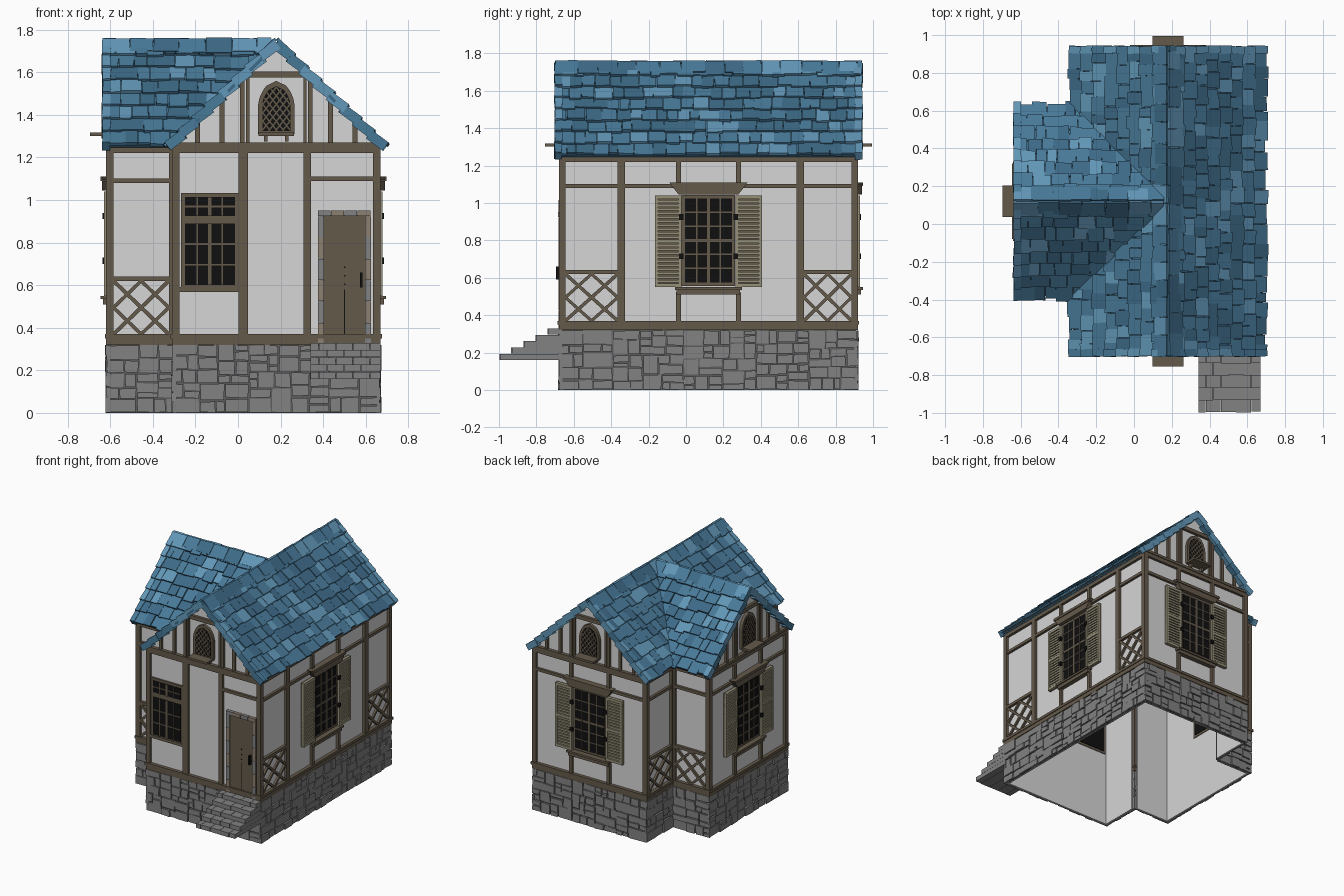
import bpy, bmesh, math, random
from mathutils import Matrix, Vector

if "Cube" in bpy.data.objects:
    bpy.data.objects.remove(bpy.data.objects["Cube"])

random.seed(4)
rnd = random.uniform


def srgb(h):
    c = [int(h[i:i + 2], 16) / 255 for i in (0, 2, 4)]
    return [x / 12.92 if x < 0.04045 else ((x + 0.055) / 1.055) ** 2.4 for x in c] + [1]


COLOURS = {"plaster": "d6d6d6", "timber": "655a4b", "stone": "828282", "mortar": "5c5c5c",
           "black": "101010", "shutter": "969079", "tan_stone": "8c8070",
           "tile_mid": "487a99", "tile_dark": "3d6a87", "tile_light": "6297b8"}
mats = {}
for n, h in COLOURS.items():
    mats[n] = bpy.data.materials.new(n)
    mats[n].diffuse_color = srgb(h)

parts = {}


def prism(part, mat, M, pts, d0, d1):
    """Extrude a 2D outline (u, z) from depth d0 to d1 in frame M, into a named part."""
    bm, slots = parts.setdefault(part, (bmesh.new(), []))
    if mat not in slots:
        slots.append(mat)
    a, b = ([bm.verts.new(M @ Vector((u, d, z))) for u, z in pts] for d in (d0, d1))
    n = len(pts)
    faces = [bm.faces.new(a), bm.faces.new(b)]
    faces += [bm.faces.new((a[i], a[(i + 1) % n], b[(i + 1) % n], b[i])) for i in range(n)]
    for f in faces:
        f.material_index = slots.index(mat)


def rect(part, mat, M, u0, u1, z0, z1, d0, d1, j=0):
    pts = [(u0, z0), (u1, z0), (u1, z1), (u0, z1)]
    prism(part, mat, M, [(u + rnd(-j, j), z + rnd(-j, j)) for u, z in pts], d0, d1)


def beam(part, mat, M, p, q, w, d0, d1):
    p, q = Vector(p), Vector(q)
    s = (q - p).normalized().orthogonal() * w / 2
    prism(part, mat, M, [p + s, q + s, q - s, p - s], d0, d1)


def wall_frame(axis, sign, plane):
    if axis == "x":
        return Matrix(((0, sign, 0, plane), (1, 0, 0, 0), (0, 0, 1, 0), (0, 0, 0, 1)))
    return Matrix(((1, 0, 0, 0), (0, sign, 0, plane), (0, 0, 1, 0), (0, 0, 0, 1)))


# Irregular stonework: split a rectangle until the blocks are small
def stones(M, u0, u1, z0, z1):
    w, h = u1 - u0, z1 - z0
    if w > rnd(0.1, 0.17) or h > rnd(0.06, 0.12):
        k = rnd(0.35, 0.65)
        if w * 0.7 > h:
            stones(M, u0, u0 + w * k, z0, z1)
            stones(M, u0 + w * k, u1, z0, z1)
        else:
            stones(M, u0, u1, z0, z0 + h * k)
            stones(M, u0, u1, z0 + h * k, z1)
    else:
        g = 0.003
        rect("stone_base", "stone", M, u0 + g, u1 - g, z0 + g, z1 - g, 0, rnd(0.014, 0.024), 0.003)


# Decorative timber panel: cross plus diamond
def lattice(M, u0, u1, z0=0.37, z1=0.62):
    T = ("timber_lattice", "timber", M)
    rect(*T, u0, u1, z1, z1 + 0.022, 0, 0.02)
    uc, zc = (u0 + u1) / 2, (z0 + z1) / 2
    beam(*T, (u0, z0), (u1, z1), 0.018, 0, 0.014)
    beam(*T, (u0, z1), (u1, z0), 0.018, 0, 0.015)
    ring = [(uc, z0), (u1, zc), (uc, z1), (u0, zc)]
    for i in range(4):
        beam(*T, ring[i], ring[(i + 1) % 4], 0.016, 0, 0.016)


# Glass with a grid of glazing bars
def glazing(M, u0, u1, z0, z1, cols, rows, part="windows"):
    rect(part, "timber", M, u0 - 0.018, u1 + 0.018, z0 - 0.018, z1 + 0.018, -0.015, 0.015)
    rect(part, "black", M, u0, u1, z0, z1, -0.02, 0.018)
    for i in range(1, cols):
        u = u0 + (u1 - u0) * i / cols
        w = 0.008 if i * 2 == cols else 0.004
        rect(part, "timber", M, u - w, u + w, z0, z1, 0.018, 0.023)
    for i in range(1, rows):
        z = z0 + (z1 - z0) * i / rows
        w = 0.008 if i * 2 == rows and rows > 2 else 0.004
        rect(part, "timber", M, u0, u1, z - w, z + w, 0.018, 0.022)


def shuttered_window(M, c):
    glazing(M, c - 0.125, c + 0.125, 0.575, 1.025, 4, 6)
    T = ("window_lintels_and_sills", "timber", M)
    prism(*T, [(c - 0.16, 1.045), (c + 0.16, 1.045), (c + 0.21, 1.11), (c - 0.21, 1.11)], 0, 0.04)
    rect(*T, c - 0.2, c + 0.2, 1.09, 1.11, 0, 0.047)
    rect(*T, c - 0.17, c + 0.17, 0.51, 0.55, 0, 0.035)
    rect(*T, c - 0.18, c + 0.18, 0.535, 0.55, 0, 0.045)
    for s in (-1, 1):
        # short posts above and below the window
        p = c + s * 0.16
        rect("timber_frame", "timber", M, p - 0.013, p + 0.013, 1.1, 1.23, 0, 0.02)
        rect("timber_frame", "timber", M, p - 0.013, p + 0.013, 0.36, 0.52, 0, 0.02)
        # slatted shutter
        a, b = sorted((c + s * 0.145, c + s * 0.285))
        S = ("shutters", "shutter", M)
        for e in (a, b - 0.016):
            rect(*S, e, e + 0.016, 0.55, 1.04, 0.012, 0.03)
        for z in (0.55, 0.785, 1.02):
            rect(*S, a, b, z, z + 0.02, 0.012, 0.029)
        rect("shutters", "timber", M, a, b, 0.55, 1.04, 0.004, 0.014)
        for base in (0.575, 0.81):
            for i in range(10):
                z = base + i * 0.0212
                rect(*S, a + 0.014, b - 0.014, z, z + 0.014, 0.014, 0.025)
        for z in (0.7, 0.91):
            rect("hinges", "black", M, c + s * 0.145 - 0.012, c + s * 0.145 + 0.012, z, z + 0.03, 0.02, 0.036)


# Pointed attic window with diamond leading and a shelf
def half_width(z, w, z1, top):
    return w if z < z1 else w * math.sqrt(max(0, 1 - ((z - z1) / (top - z1)) ** 1.5))


def attic_window(M, c):
    def arch(w, z0, z1, top):
        zs = [z0] + [z1 + (top - z1) * i / 5 for i in range(5)]
        h = [(half_width(z, w, z1, top), z) for z in zs]
        return [(c + x, z) for x, z in h] + [(c, top)] + [(c - x, z) for x, z in reversed(h)]
    A = "attic_windows"
    prism(A, "timber", M, arch(0.085, 1.31, 1.45, 1.56), -0.01, 0.022)
    prism(A, "black", M, arch(0.066, 1.325, 1.45, 1.535), -0.015, 0.025)
    for s in (-1, 1):
        for i in range(-4, 6):
            line = [(k * 0.004 * s, 1.33 + i * 0.04 + k * 0.005) for k in range(-20, 40)]
            ins = [(c + u, z) for u, z in line if 1.325 < z < 1.535 and
                   abs(u) < half_width(z, 0.066, 1.45, 1.535)]
            if len(ins) > 2:
                beam(A, "timber", M, ins[0], ins[-1], 0.007, 0.02, 0.029)
    rect("attic_shelves", "timber", M, c - 0.083, c + 0.083, 1.302, 1.318, 0, 0.095)
    for s in (-0.05, 0.05):
        rect("attic_shelves", "timber", M, c + s - 0.008, c + s + 0.008, 1.275, 1.302, 0, 0.03)


# Walls: plaster sheet, stone base, main beams and gable studs
def wall(axis, sign, plane, u0, u1, c=None):
    M = wall_frame(axis, sign, plane)
    T = ("timber_frame", "timber", M)
    a, b = u0 + 0.02, u1 - 0.02
    top = [(c, 1.73)] if c else []
    prism("plaster_walls", "plaster", M, [(a, 0), (b, 0), (b, 1.27)] + top + [(a, 1.27)], -0.01, 0)
    rect("stone_base", "mortar", M, a, b, 0.002, 0.32, 0, 0.008)
    stones(M, u0, u1, 0, 0.32)
    for z in (0.32, 1.22):
        rect(*T, u0, u1, z, z + 0.05, 0, 0.02)
        rect(*T, u0 - 0.005, u1 + 0.005, z + 0.03, z + 0.05, 0, 0.026)
    for e in (u0, u1 - 0.035):
        rect(*T, e, e + 0.035, 0.36, 1.23, 0, 0.02)
    if c:
        rect(*T, c - 0.16, c + 0.16, 1.575, 1.605, 0, 0.02)
        for s in (-1, 1):
            for dx, w in ((0.135, 0.008), (0.16, 0.01), (0.255, 0.011), (0.37, 0.011)):
                x = c + s * dx
                rect(*T, x - w, x + w, 1.26, min(1.58, 1.725 - dx * 0.96), 0, 0.016)
        attic_window(M, c)
    return M


def rail(M, u0, u1, z=1.09, w=0.011):
    rect("timber_frame", "timber", M, u0, u1, z - w, z + w, 0, 0.018)


def post(M, u, w=0.02):
    rect("timber_frame", "timber", M, u - w, u + w, 0.36, 1.23, 0, 0.02)


# Right side
R = wall("x", 1, 0.65, -0.68, 0.92)
rail(R, -0.68, 0.92)
post(R, -0.345)
post(R, 0.61)
lattice(R, -0.645, -0.365)
lattice(R, 0.63, 0.885)
shuttered_window(R, 0.12)
# Back and wing end
for args in (("y", 1, 0.9, -0.31, 0.67, 0.18), ("x", -1, -0.6, -0.36, 0.6, 0.12)):
    M = wall(*args)
    rail(M, args[3], args[4])
    shuttered_window(M, args[5])
# Narrow walls in the inner corners
for args in (("y", -1, -0.34, -0.62, -0.29), ("y", 1, 0.58, -0.62, -0.29),
             ("x", -1, -0.29, -0.68, -0.34), ("x", -1, -0.29, 0.58, 0.92)):
    M = wall(*args)
    rail(M, args[3], args[4])
    lattice(M, args[3] + 0.035, args[4] - 0.035)
# Front
F = wall("y", -1, -0.66, -0.31, 0.67, 0.18)
post(F, 0.025, 0.023)
post(F, 0.325, 0.017)
rail(F, 0.34, 0.67, 1.1)
rail(F, -0.28, 0.01, 0.58)
glazing(F, -0.25, -0.015, 0.6, 0.89, 4, 3)
glazing(F, -0.25, -0.015, 0.925, 1.015, 4, 2)

# Door with block surround and handle
rect("door", "timber", F, 0.4, 0.6, 0.325, 0.93, -0.02, 0.012)
rect("door", "black", F, 0.499, 0.502, 0.34, 0.58, 0.012, 0.0135)
for z in (0.6, 0.64, 0.68):
    rect("door", "black", F, 0.497, 0.504, z, z + 0.007, 0.012, 0.016)
rect("door_handle", "black", F, 0.573, 0.585, 0.59, 0.66, 0.012, 0.035)
for i in range(6):
    for k, u in enumerate((0.375, 0.597)):
        rect("door_surround", ("tan_stone", "stone")[(i + k) % 2], F, u, u + 0.028,
             0.325 + i * 0.1, 0.423 + i * 0.1, 0, 0.022)
for i in range(4):
    rect("door_surround", ("stone", "tan_stone")[i % 2], F, 0.375 + i * 0.0625, 0.435 + i * 0.0625, 0.925, 0.952, 0, 0.024)

# Brick steps
for i in range(5):
    z, y = 0.16 + i * 0.034, 0.34 - i * 0.065
    cuts = [0.34, 0.42, 0.5, 0.58, 0.67] if i % 2 else [0.34, 0.38, 0.46, 0.54, 0.62, 0.67]
    for a, b in zip(cuts, cuts[1:]):
        rect("front_steps", "stone", F, a + 0.001, b - 0.001, z, z + 0.033, 0, y - rnd(0, 0.008))

# Roof: sheathing, overlapping tiles, gable edge tiles and ridge caps
L = 0.693
SN, CS = 0.48 / L, 0.5 / L
SHADES = ["tile_mid"] * 6 + ["tile_dark"] * 3 + ["tile_light"] * 2


def slope(main, side, t0, t1, limit, edges):
    if main:
        cols = ((0, 1, 0), (side * SN, 0, CS), (side * CS, 0, -SN), (0.18, 0, 1.735))
    else:
        cols = ((1, 0, 0), (0, side * SN, CS), (0, side * CS, -SN), (0, 0.12, 1.735))
    M = Matrix([[c[r] for c in cols] for r in range(3)] + [[0, 0, 0, 1]])
    low = t1 if main else -0.32
    prism("roof_sheathing", "tile_dark", M, [(t0, 0), (t1, 0), (low, L), (t0, L)], -0.012, 0.003)
    rows = 8
    step = L / rows
    for r in range(rows):
        s = r * step
        tilt = M @ Matrix.Translation((0, 0, s)) @ Matrix.Rotation(-0.13, 4, "X")
        t = t0 + 0.01
        while t < t1 - 0.02:
            w = min(rnd(0.05, 0.105), t1 - 0.01 - t)
            if (s + step / 2) * CS < limit(t + w / 2) + 0.035:
                rect("roof_tiles", random.choice(SHADES), tilt, t + 0.001, t + w - 0.001, 0,
                     step + rnd(0.0, 0.022), -0.002, rnd(0.009, 0.016), 0.003)
            t += w
        for e in edges:
            rect("gable_edge_tiles", random.choice(("tile_light", "tile_mid", "tile_light")), tilt,
                 e - 0.02, e + 0.02, 0, step + 0.012, -0.03, 0.018, 0.004)
    t, end = t0, (t1 if main else 0.16)
    while t < end - 0.01:
        w = min(rnd(0.09, 0.13), end - t)
        rect("ridge_caps", random.choice(SHADES), M, t, t + w - 0.002, -0.012, rnd(0.07, 0.095),
             0.01, rnd(0.022, 0.027), 0.002)
        t += w


slope(True, 1, -0.7, 0.94, lambda t: 9, (-0.682, 0.922))
slope(True, -1, -0.7, 0.94, lambda t: abs(t - 0.12), (-0.682, 0.922))
for side in (1, -1):
    slope(False, side, -0.635, 0.18, lambda t: 0.18 - t, (-0.618,))

# Turn every part into an object
for name, (bm, slots) in parts.items():
    bmesh.ops.recalc_face_normals(bm, faces=bm.faces[:])
    me = bpy.data.meshes.new(name)
    bm.to_mesh(me)
    bm.free()
    for s in slots:
        me.materials.append(mats[s])
    bpy.context.collection.objects.link(bpy.data.objects.new(name, me))

for m in bpy.data.materials:
    if m.users and not m.is_grease_pencil:
        m.use_nodes = True
        m.node_tree.nodes["Principled BSDF"].inputs["Base Color"].default_value = m.diffuse_color
